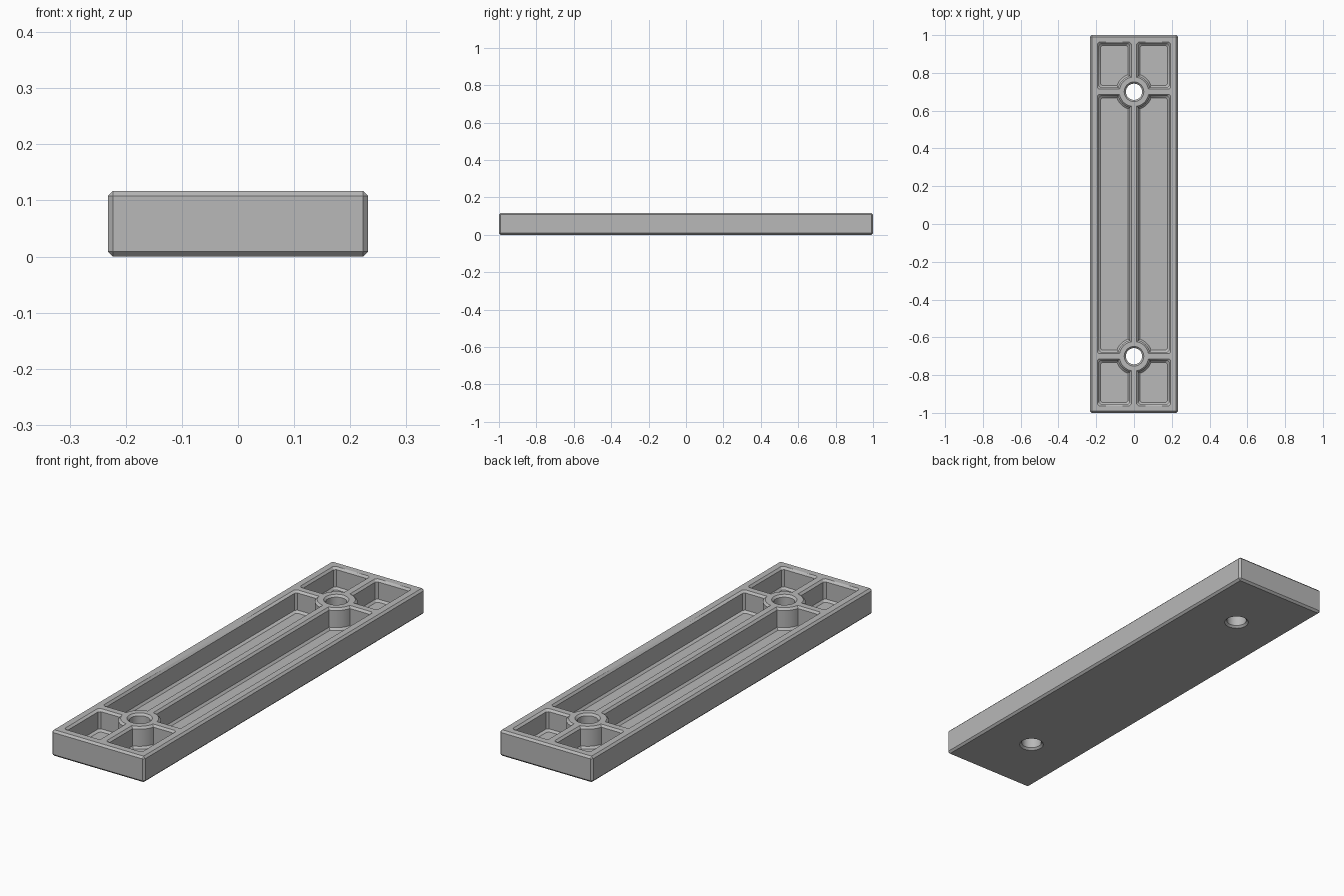
import bpy, bmesh
from math import sin, cos, asin, pi

if "Cube" in bpy.data.objects:
    bpy.data.objects.remove(bpy.data.objects["Cube"])

W, L, H = 0.232, 1.0, 0.117       # half width, half length, height
C = 0.009                         # chamfer
WALL, RIB = 0.0465, 0.023         # rim thickness, half rib thickness
BOSS_Y, BOSS_R, HOLE_R = 0.7, 0.087, 0.043
FLOOR = 0.022

grey = bpy.data.materials.new("light_grey")
grey.use_nodes = True
grey.diffuse_color = (0.48, 0.48, 0.48, 1)
grey.node_tree.nodes["Principled BSDF"].inputs["Base Color"].default_value = grey.diffuse_color


def make_object(name, bm):
    bmesh.ops.recalc_face_normals(bm, faces=bm.faces)
    mesh = bpy.data.meshes.new(name)
    bm.to_mesh(mesh)
    bm.free()
    mesh.materials.append(grey)
    obj = bpy.data.objects.new(name, mesh)
    bpy.context.collection.objects.link(obj)
    return obj


def loft(bm, rings):
    """Closed solid through a stack of (z, outline) rings."""
    loops = [[bm.verts.new((x, y, z)) for x, y in pts] for z, pts in rings]
    n = len(loops[0])
    for low, high in zip(loops, loops[1:]):
        for i in range(n):
            j = (i + 1) % n
            bm.faces.new((low[i], low[j], high[j], high[i]))
    bm.faces.new(loops[0][::-1])
    bm.faces.new(loops[-1])


def arc(cy, d, quarter, steps=10):
    """Boss arc between two ribs, running clockwise through one quarter."""
    r = BOSS_R + d
    a = asin((RIB + d) / r)
    angles = [quarter + pi / 2 - a - (pi / 2 - 2 * a) * i / steps for i in range(steps + 1)]
    return [(r * cos(t), cy + r * sin(t)) for t in angles]


def end_pocket(d):
    x0, x1 = RIB + d, W - WALL - d
    y0, y1 = BOSS_Y + RIB + d, L - WALL - d
    return [(x1 - C, y0), (x1, y0 + C), (x1, y1 - C), (x1 - C, y1),
            (x0 + C, y1), (x0, y1 - C)] + arc(BOSS_Y, d, 0)


def long_pocket(d):
    x1, y1 = W - WALL - d, BOSS_Y - RIB - d
    return ([(x1 - C, -y1), (x1, C - y1), (x1, y1 - C), (x1 - C, y1)]
            + arc(BOSS_Y, d, -pi / 2) + arc(-BOSS_Y, d, 0))


def circle(cy, r, n=32):
    return [(r * cos(2 * pi * i / n), cy + r * sin(2 * pi * i / n)) for i in range(n)]


# Chamfered solid block
bm = bmesh.new()
bmesh.ops.create_cube(bm, size=1)
for v in bm.verts:
    v.co = (v.co.x * 2 * W, v.co.y * 2 * L, (v.co.z + 0.5) * H)
bmesh.ops.bevel(bm, geom=bm.edges[:], offset=C, segments=1, affect='EDGES')
plate = make_object("ribbed_plate", bm)

# Pockets around the ribs and bosses, chamfered at floor and rim
levels = [(FLOOR, C), (FLOOR + C, 0), (H - C, 0), (H + C, -2 * C)]
bm = bmesh.new()
for sx in (1, -1):
    loft(bm, [(z, [(sx * x, y) for x, y in long_pocket(d)]) for z, d in levels])
    for sy in (1, -1):
        loft(bm, [(z, [(sx * x, sy * y) for x, y in end_pocket(d)]) for z, d in levels])
pockets = make_object("pocket_cutter", bm)

# Through holes, chamfered at both ends
bm = bmesh.new()
for cy in (BOSS_Y, -BOSS_Y):
    loft(bm, [(z, circle(cy, HOLE_R + d)) for z, d in
              ((-C, 2 * C), (C, 0), (H - C, 0), (H + C, 2 * C))])
holes = make_object("hole_cutter", bm)

for cutter in (pockets, holes):
    cutter.hide_render = True
    cutter.hide_set(True)
    cut = plate.modifiers.new("cut", 'BOOLEAN')
    cut.operation, cut.solver, cut.object = 'DIFFERENCE', 'EXACT', cutter

# Bake the cuts so that shading follows the final edges
bpy.ops.object.select_all(action='DESELECT')
bpy.context.view_layer.objects.active = plate
plate.select_set(True)
for name in [m.name for m in plate.modifiers]:
    bpy.ops.object.modifier_apply(modifier=name)
for cutter in (pockets, holes):
    bpy.data.objects.remove(cutter)
bpy.ops.object.shade_smooth_by_angle(angle=pi / 6)
